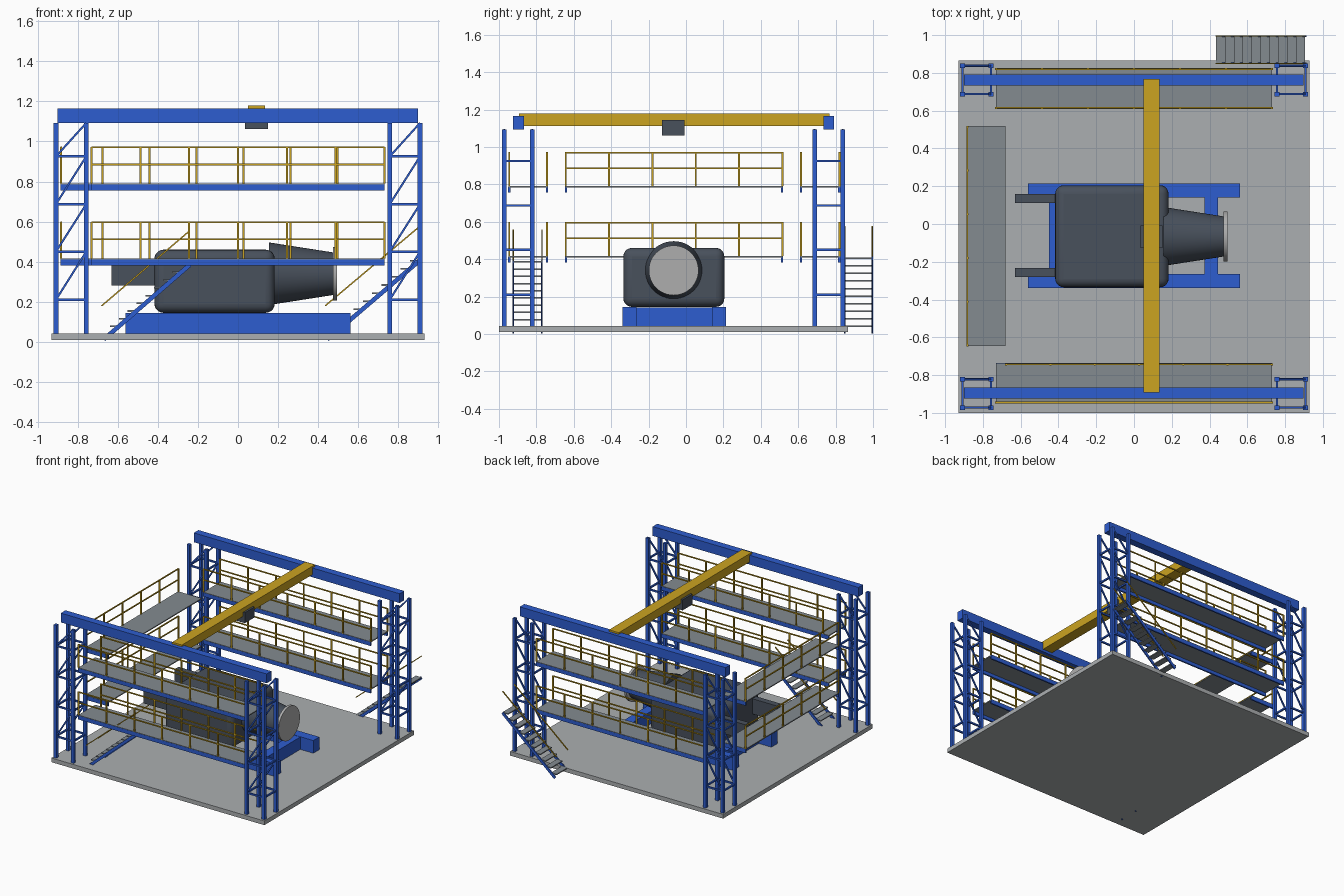
import bpy, bmesh, math
from mathutils import Vector, Matrix

cube = bpy.data.objects.get("Cube")
if cube:
    bpy.data.objects.remove(cube, do_unlink=True)


def material(name, rgb):
    m = bpy.data.materials.new(name)
    m.use_nodes = True
    m.diffuse_color = (*rgb, 1)
    m.node_tree.nodes["Principled BSDF"].inputs["Base Color"].default_value = (*rgb, 1)
    return m


BLUE = material("steel blue", (0.027, 0.11, 0.63))
YELLOW = material("safety yellow", (0.6, 0.37, 0.015))
DARK = material("machine grey", (0.066, 0.082, 0.108))
DECK = material("deck grey", (0.23, 0.26, 0.28))
SLAB = material("concrete grey", (0.41, 0.43, 0.44))
METAL = material("flange grey", (0.42, 0.42, 0.42))


def finish(name, bm, mat):
    bmesh.ops.recalc_face_normals(bm, faces=bm.faces)
    me = bpy.data.meshes.new(name)
    bm.to_mesh(me)
    bm.free()
    me.materials.append(mat)
    ob = bpy.data.objects.new(name, me)
    bpy.context.collection.objects.link(ob)
    return ob


def add_box(bm, lo, hi):
    lo, hi = Vector(lo), Vector(hi)
    mat = Matrix.Translation((lo + hi) / 2) @ Matrix.Diagonal((*(hi - lo), 1))
    bmesh.ops.create_cube(bm, size=1, matrix=mat)


def boxes(name, mat, pairs):
    bm = bmesh.new()
    for lo, hi in pairs:
        add_box(bm, lo, hi)
    return finish(name, bm, mat)


def add_bar(bm, a, b, width, height=None):
    # rectangular bar from a to b, its height lying in the vertical plane
    a, b = Vector(a), Vector(b)
    d = (b - a).normalized()
    side = Vector((0, 1, 0)) if abs(d.y) < 0.5 else Vector((1, 0, 0))
    up = d.cross(side)
    rot = Matrix((d, side, up)).transposed().to_4x4()
    size = Matrix.Diagonal(((b - a).length, width, height or width, 1))
    bmesh.ops.create_cube(bm, size=1, matrix=Matrix.Translation((a + b) / 2) @ rot @ size)


def smooth(ob):
    bpy.ops.object.select_all(action='DESELECT')
    ob.select_set(True)
    bpy.context.view_layer.objects.active = ob
    bpy.ops.object.shade_smooth_by_angle(angle=math.radians(40))


# Floor slab
FLOOR = 0.043
boxes("floor_slab", SLAB, [((-0.93, -1, 0.01), (0.93, 0.865, FLOOR))])

# Lattice towers
LEVELS = [0.21, 0.45, 0.687, 0.925]
TOP = 1.092


def tower(name, xs, ys):
    bm = bmesh.new()
    for x in xs:
        for y in ys:
            add_box(bm, (x - .012, y - .012, FLOOR), (x + .012, y + .012, TOP))
    for z, above in zip(LEVELS, LEVELS[1:] + [TOP]):
        for y in ys:
            add_bar(bm, (xs[0], y, z), (xs[1], y, z), 0.012)
            add_bar(bm, (xs[0], y, z), (xs[1], y, above), 0.01)
        for x in xs:
            add_bar(bm, (x, ys[0], z), (x, ys[1], z), 0.012)
    finish(name, bm, BLUE)


for xn, xs in (("right", (-0.908, -0.757)), ("left", (0.757, 0.908))):
    for yn, ys in (("front", (-0.972, -0.822)), ("back", (0.688, 0.838))):
        tower(f"{yn}_{xn}_tower", xs, ys)

# Runway beams, crane girder and hoist
for name, y in (("front", -0.895), ("back", 0.763)):
    boxes(name + "_runway_beam", BLUE, [((-0.9, y - .029, TOP), (0.897, y + .029, 1.165))])
boxes("crane_girder", YELLOW, [((0.05, -0.893, 1.112), (0.135, 0.767, 1.178))])
boxes("crane_hoist", DARK, [((0.035, -0.128, 1.062), (0.15, -0.008, 1.145))])


# Walkways with edge beams and railings
def railing(name, a, b):
    bm = bmesh.new()
    a, b = Vector(a), Vector(b)
    count = math.ceil((b - a).length / 0.25)
    for i in range(count + 1):
        p = a.lerp(b, i / count)
        add_box(bm, p - Vector((.005, .005, 0)), p + Vector((.005, .005, .182)))
    for h in (0.095, 0.18):
        up = Vector((0, 0, h))
        add_bar(bm, a + up, b + up, 0.008)
    finish(name, bm, YELLOW)


def walkway(name, x0, x1, y0, y1, z):
    boxes(name + "_deck", DECK, [((x0, y0, z - .008), (x1, y1, z))])
    boxes(name + "_edge_beams", BLUE,
          [((x0, y - .006, z - .034), (x1, y + .006, z - .004)) for y in (y0 + .005, y1 - .005)])


for level, z in (("lower", 0.416), ("upper", 0.79)):
    walkway(level + "_front_walkway", -0.73, 0.73, -0.95, -0.738, z)
    railing(level + "_front_outer_railing", (-0.73, -0.945, z), (0.73, -0.945, z))
    railing(level + "_front_inner_railing", (-0.677, -0.743, z), (0.73, -0.743, z))
    walkway(level + "_back_walkway", -0.73, 0.73, 0.61, 0.825, z)
    railing(level + "_back_outer_railing", (-0.73, 0.82, z), (0.73, 0.82, z))
    railing(level + "_back_inner_railing", (-0.73, 0.615, z), (0.73, 0.615, z))
    walkway(level + "_side_walkway", -0.885, -0.68, -0.646, 0.518, z)
    railing(level + "_side_railing", (-0.882, -0.643, z), (-0.882, 0.515, z))


# Stairs
def stair(name, x0, x1, y0, y1, height):
    steel, rails, treads = bmesh.new(), bmesh.new(), bmesh.new()
    for y in (y0 + .005, y1 - .005):
        add_bar(steel, (x0 + .01, y, 0.012), (x1, y, height), 0.008, 0.022)
        add_bar(rails, (x0, y, 0.18), (x1, y, height + .17), 0.007)
    steps = 10
    for i in range(steps):
        t = (i + 1) / steps
        x, z = x0 + (x1 - x0) * (t - 0.5 / steps), height * t
        add_box(treads, (x - .024, y0 + .006, z - .004), (x + .024, y1 - .006, z + .004))
    finish(name + "_stringers", steel, BLUE)
    finish(name + "_handrails", rails, YELLOW)
    finish(name + "_treads", treads, DECK)


stair("back_stair", 0.435, 0.905, 0.845, 1.0, 0.405)
stair("front_stair", -0.68, -0.24, -0.928, -0.765, 0.385)

# Machine base frame
SKID = 0.143
boxes("machine_base", BLUE,
      [((-0.56, y, FLOOR), (0.56, y + .075, SKID)) for y in (-0.34, 0.14)]
      + [((x, -0.27, FLOOR), (x + .073, 0.145, SKID - .002)) for x in (-0.45, 0.373)])

# Machine body with rounded edges
body = boxes("machine_body", DARK, [((-0.417, -0.335, 0.145), (0.183, 0.205, 0.46))])
bev = body.modifiers.new("rounded_edges", 'BEVEL')
bev.width = 0.045
bev.segments = 5
smooth(body)


# Machine nozzle, end flange and rear arms
def turned(name, mat, x0, x1, r0, r1):
    bm = bmesh.new()
    place = Matrix.Translation(((x0 + x1) / 2, -0.066, 0.34)) @ Matrix.Rotation(math.pi / 2, 4, 'Y')
    bmesh.ops.create_cone(bm, cap_ends=True, segments=48, radius1=r0, radius2=r1,
                          depth=x1 - x0, matrix=place)
    smooth(finish(name, bm, mat))


turned("machine_nozzle", DARK, 0.155, 0.476, 0.156, 0.106)
turned("nozzle_flange", METAL, 0.474, 0.494, 0.133, 0.133)
boxes("machine_arms", DARK, [((-0.63, y, 0.28), (-0.4, y + .048, 0.4)) for y in (-0.28, 0.11)])
